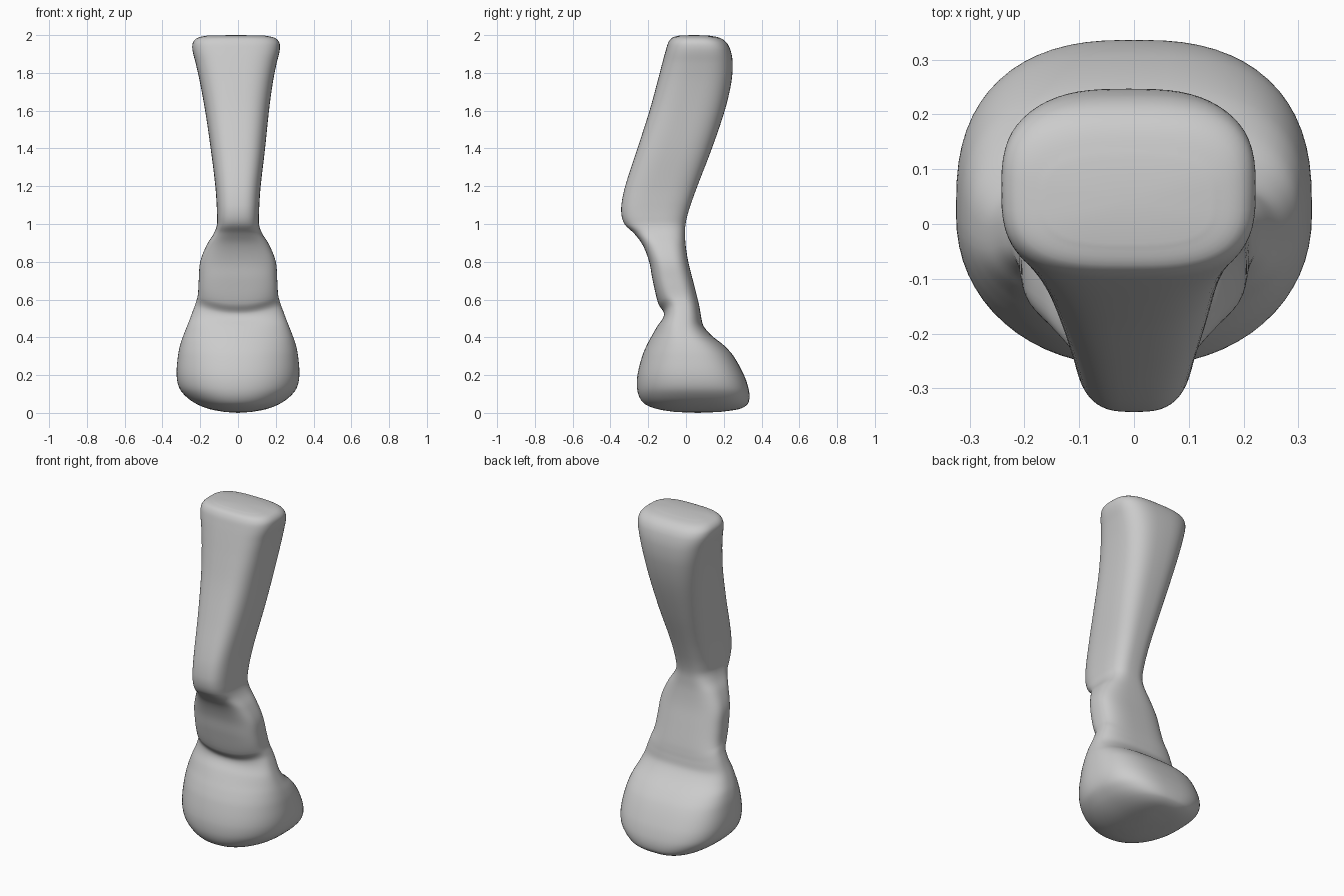
import bpy, bmesh, math
from mathutils import Vector

if "Cube" in bpy.data.objects:
    bpy.data.objects.remove(bpy.data.objects["Cube"])

SIDES, STEPS = 64, 5

# Leg profile from sole to top: height, half width, front y, back y
PROFILE = [
    (0.005, 0.07, -0.06, 0.18), (0.02, 0.15, -0.15, 0.28), (0.045, 0.215, -0.215, 0.325),
    (0.08, 0.268, -0.245, 0.336), (0.13, 0.31, -0.259, 0.331), (0.20, 0.325, -0.257, 0.307),
    (0.30, 0.318, -0.232, 0.252), (0.36, 0.306, -0.207, 0.198), (0.41, 0.289, -0.18, 0.135),
    (0.46, 0.268, -0.152, 0.093), (0.51, 0.243, -0.122, 0.08), (0.545, 0.226, -0.118, 0.074),
    (0.59, 0.214, -0.147, 0.065), (0.70, 0.208, -0.176, 0.037), (0.80, 0.20, -0.195, 0.012),
    (0.89, 0.165, -0.23, -0.002), (0.95, 0.128, -0.275, -0.005), (0.995, 0.112, -0.322, -0.003),
    (1.04, 0.111, -0.34, 0.006), (1.10, 0.113, -0.342, 0.024), (1.20, 0.12, -0.322, 0.06),
    (1.40, 0.144, -0.257, 0.137), (1.60, 0.169, -0.193, 0.205), (1.75, 0.193, -0.152, 0.24),
    (1.85, 0.214, -0.126, 0.247), (1.92, 0.231, -0.107, 0.236), (1.96, 0.229, -0.094, 0.215),
    (1.985, 0.205, -0.075, 0.18), (1.998, 0.15, -0.035, 0.12),
]


def smooth_profile(rows):
    """Cubic curve through the rows, with chord-length spacing."""
    p = [Vector(r) for r in rows]
    t = [0.0]
    for a, b in zip(p, p[1:]):
        t.append(t[-1] + (b - a).length)
    last = len(p) - 1
    tan = []
    for i in range(last + 1):
        lo, hi = max(i - 1, 0), min(i + 1, last)
        tan.append((p[hi] - p[lo]) / (t[hi] - t[lo]))
    out = []
    for i in range(last):
        d = t[i + 1] - t[i]
        for s in range(STEPS):
            u = s / STEPS
            out.append(p[i] * (2*u**3 - 3*u*u + 1) + tan[i] * d * (u**3 - 2*u*u + u)
                       + p[i + 1] * (3*u*u - 2*u**3) + tan[i + 1] * d * (u**3 - u*u))
    return out + [p[-1]]


def blend(z, lo, hi):
    u = min(max((z - lo) / (hi - lo), 0), 1)
    return u * u * (3 - 2 * u)


def section(z, half, front, back):
    """Rounded-box section; the foot is rounder in front than the thigh."""
    n_front = 2.2 + 0.8 * blend(z, 0.4, 0.6)
    n_back = 2.8 + 0.2 * blend(z, 0.4, 0.6)
    mid, depth = (front + back) / 2, (back - front) / 2
    shift = -0.01 * blend(z, 1.3, 1.9)
    bow = 0.045 * math.exp(-((z - 0.56) / 0.07) ** 2)
    pts = []
    for k in range(SIDES):
        a = 2 * math.pi * k / SIDES
        c, s = math.cos(a), math.sin(a)
        e = 2 / (n_front if s < 0 else n_back)
        x = math.copysign(abs(c) ** e, c)
        y = math.copysign(abs(s) ** e, s)
        # the ankle crease rises towards its sides
        lift = bow * (x * x - 0.3) if s < 0 else bow * 0.7 * x * x - bow * 0.0
        if s >= 0:
            lift = bow * (0.7 * (1 - y * y))
        pts.append((half * x + shift, mid + depth * y, z + lift))
    return pts


# Leg: one skin lofted through the sections, closed at both ends
bm = bmesh.new()
rings = [[bm.verts.new(c) for c in section(*row)] for row in smooth_profile(PROFILE)]
for low, high in zip(rings, rings[1:]):
    for k in range(SIDES):
        j = (k + 1) % SIDES
        bm.faces.new((low[k], low[j], high[j], high[k]))
for ring, z in ((rings[0], 0.0), (rings[-1], 2.0)):
    centre = sum((v.co for v in ring), Vector()) / SIDES
    tip = bm.verts.new((centre.x, centre.y, z))
    for k in range(SIDES):
        bm.faces.new((ring[k], ring[(k + 1) % SIDES], tip))
bmesh.ops.recalc_face_normals(bm, faces=bm.faces)
for f in bm.faces:
    f.smooth = True
mesh = bpy.data.meshes.new("leg")
bm.to_mesh(mesh)
bm.free()

grey = bpy.data.materials.new("light grey")
grey.diffuse_color = (0.6, 0.6, 0.6, 1)
grey.use_nodes = True
grey.node_tree.nodes["Principled BSDF"].inputs["Base Color"].default_value = grey.diffuse_color
mesh.materials.append(grey)
leg = bpy.data.objects.new("leg", mesh)
bpy.context.collection.objects.link(leg)
